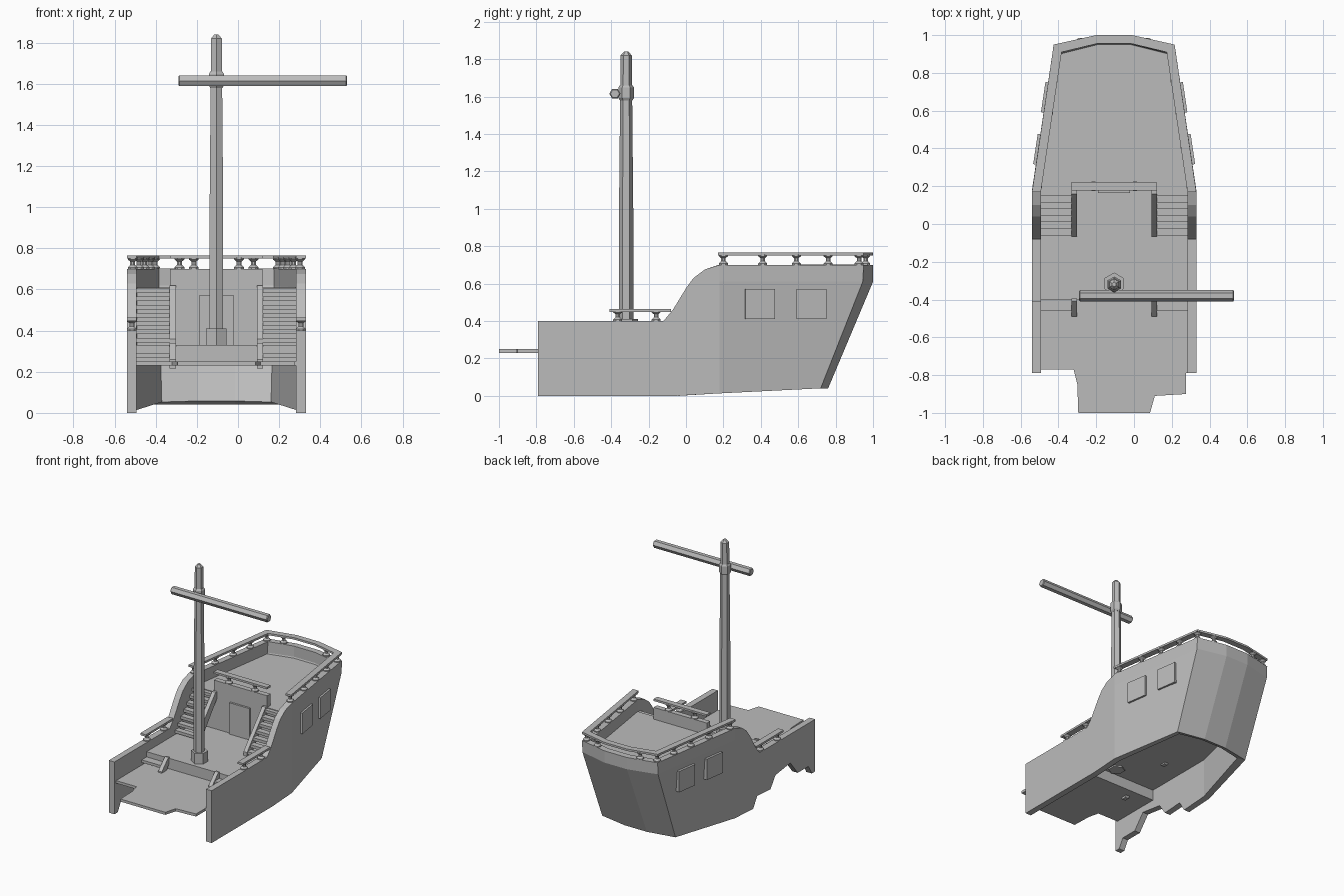
import bpy, bmesh, math
from mathutils import Matrix, Vector

if "Cube" in bpy.data.objects:
    bpy.data.objects.remove(bpy.data.objects["Cube"], do_unlink=True)

CX = -0.105  # centreline of the hull
SIDES = ((1, "left"), (-1, "right"))

mat = bpy.data.materials.new("plain_grey")
mat.use_nodes = True
GREY = (0.5, 0.5, 0.5, 1)
mat.diffuse_color = GREY
mat.node_tree.nodes["Principled BSDF"].inputs["Base Color"].default_value = GREY


def add(name, bm, fix=True):
    if fix:
        bmesh.ops.recalc_face_normals(bm, faces=bm.faces)
    me = bpy.data.meshes.new(name)
    bm.to_mesh(me)
    bm.free()
    me.materials.append(mat)
    ob = bpy.data.objects.new(name, me)
    ob.location.x = CX
    bpy.context.collection.objects.link(ob)
    return ob


def prism(name, pts, a, b, axis="z"):
    """Extrude a flat outline from a to b along z (xy points) or x (yz points)."""
    bm = bmesh.new()
    place = (lambda p, h: (p[0], p[1], h)) if axis == "z" else (lambda p, h: (h, p[0], p[1]))
    lo = [bm.verts.new(place(p, a)) for p in pts]
    hi = [bm.verts.new(place(p, b)) for p in pts]
    bm.faces.new(lo)
    bm.faces.new(hi)
    for i in range(len(pts)):
        j = (i + 1) % len(pts)
        bm.faces.new((lo[i], lo[j], hi[j], hi[i]))
    return add(name, bm)


def box(name, x0, x1, y0, y1, z0, z1):
    return prism(name, [(x0, y0), (x1, y0), (x1, y1), (x0, y1)], z0, z1)


def turned(name, profile, x, y, sides, spin=0.0, matrix=None):
    """Stack rings of (radius, height) into a capped faceted post."""
    bm = bmesh.new()
    rings = []
    for r, z in profile:
        angles = [spin + math.tau * k / sides for k in range(sides)]
        rings.append([bm.verts.new((r * math.cos(t), r * math.sin(t), z)) for t in angles])
    bm.faces.new(rings[0])
    bm.faces.new(rings[-1])
    for lo, hi in zip(rings, rings[1:]):
        for k in range(sides):
            j = (k + 1) % sides
            bm.faces.new((lo[k], lo[j], hi[j], hi[k]))
    if matrix:
        bm.transform(matrix)
    ob = add(name, bm)
    ob.location.x += x
    ob.location.y = y
    return ob


def mirrored(pts):
    return pts + [(-x, y) for x, y in reversed(pts)]


# Hull: fore walls plus a lofted, raked stern, thickened inward
seam = [(0.435, 0.18, 0.013), (0.435, 0.18, 0.61), (0.435, 0.18, 0.70)]
corner = [(0.31, 0.72, 0.04), (0.32, 0.945, 0.61), (0.32, 0.95, 0.70)]
stern = [(0.095, 0.76, 0.04), (0.095, 1.0, 0.61), (0.095, 1.0, 0.70)]
sweep = [(0.10, 0.675), (0.04, 0.63), (0.0, 0.575), (-0.07, 0.46), (-0.12, 0.40), (-0.79, 0.40)]
broken = [(-0.75, 0), (-0.71, 0.07), (-0.58, 0.07), (-0.49, 0.18), (-0.31, 0.155),
          (-0.25, 0.07), (-0.09, 0.08), (-0.04, 0)]
bm = bmesh.new()
flip = lambda col: [(-x, y, z) for x, y, z in col]
cols = [seam, corner, stern, flip(stern), flip(corner), flip(seam)]
cols = [[bm.verts.new(p) for p in col] for col in cols]
for a, b in zip(cols, cols[1:]):
    for k in range(2):
        bm.faces.new((a[k], b[k], b[k + 1], a[k + 1]))
for s, edge, low in ((1, cols[0], [(-0.05, 0)]), (-1, cols[-1], broken)):
    point = lambda p: bm.verts.new((s * 0.435, p[0], p[1]))
    loop = [point(p) for p in [(-0.79, 0)] + low] + edge + [point(p) for p in sweep]
    bm.faces.new(loop if s > 0 else loop[::-1])
hull = add("hull", bm, fix=False)
solid = hull.modifiers.new("planking", "SOLIDIFY")
solid.thickness = 0.047
solid.offset = -1
solid.use_even_offset = True

# Decks
prism("lower_deck", [(-0.39, -0.40), (-0.39, -0.77), (-0.215, -0.77), (-0.195, -0.85),
                     (-0.19, -1.0), (0.19, -1.0), (0.215, -0.91), (0.38, -0.90),
                     (0.38, -0.79), (0.39, -0.79), (0.39, -0.40)], 0.23, 0.25)
prism("main_deck", mirrored([(0.40, -0.40), (0.40, 0.18), (0.29, 0.77), (0.09, 0.83)]), 0.31, 0.33)
box("deck_riser", -0.39, 0.39, -0.40, -0.38, 0.23, 0.33)
prism("quarter_deck", mirrored([(0.40, 0.18), (0.295, 0.905), (0.09, 0.955)]), 0.59, 0.61)

# Cabin front
box("cabin_bulkhead", -0.39, 0.39, 0.18, 0.20, 0.32, 0.60)
box("cabin_door", -0.085, 0.085, 0.165, 0.185, 0.33, 0.57)
box("cabin_parapet", -0.225, 0.225, 0.18, 0.22, 0.60, 0.70)

# Stairs on both sides
stringer = [(-0.065, 0.30), (-0.065, 0.36), (0.16, 0.62), (0.18, 0.62), (0.18, 0.57), (-0.03, 0.30)]
bracket = [(-0.49, 0.215), (-0.49, 0.26), (-0.41, 0.34), (-0.395, 0.34), (-0.395, 0.30), (-0.455, 0.215)]
for s, side in SIDES:
    inner, outer = s * 0.21, s * 0.39
    for i in range(7):
        y, z = -0.06 + 0.035 * i, 0.365 + 0.04 * i
        box(f"{side}_stair_tread_{i + 1}", inner, outer, y, y + 0.045, z - 0.022, z)
    box(f"{side}_lower_tread", inner, outer, -0.46, -0.40, 0.27, 0.29)
    prism(f"{side}_stair_stringer", stringer, s * 0.197, s * 0.227, "x")
    prism(f"{side}_lower_stringer", bracket, s * 0.197, s * 0.227, "x")

# Windows: plates lying along the tapered sides
along = Vector((-0.115, 0.77)).normalized()
for s, side in SIDES:
    for i, (y0, y1) in enumerate(((0.315, 0.475), (0.59, 0.75))):
        pts = []
        for y, out in ((y0, -0.02), (y1, -0.02), (y1, 0.014), (y0, 0.014)):
            x = 0.435 - 0.115 * (y - 0.18) / 0.77
            pts.append((s * (x + along.y * out), y - along.x * out))
        prism(f"{side}_window_{i + 1}", pts, 0.41, 0.57)

# Railings with turned balusters
def baluster(name, x, y, z):
    shape = [(0.026, 0), (0.026, 0.008), (0.013, 0.02), (0.013, 0.036), (0.026, 0.046), (0.026, 0.055)]
    turned(name, [(r, z + h) for r, h in shape], x, y, 8, math.pi / 8)


outer = mirrored([(0.435, 0.17), (0.32, 0.95), (0.095, 1.0)])
inner = mirrored([(0.388, 0.17), (0.278, 0.91), (0.09, 0.955)])
prism("stern_rail", outer + inner[::-1], 0.75, 0.765)
box("cabin_rail", -0.225, 0.225, 0.178, 0.222, 0.75, 0.765)
for s, side in SIDES:
    for i, y in enumerate((0.20, 0.41, 0.59, 0.76, 0.925)):
        x = 0.41 - 0.115 * (y - 0.18) / 0.77
        baluster(f"{side}_rail_baluster_{i + 1}", s * x, y, 0.70)
    baluster(f"{side}_stern_baluster", s * 0.18, 0.96, 0.70)
    baluster(f"{side}_cabin_baluster", s * 0.11, 0.20, 0.70)
    box(f"{side}_side_rail", s * 0.388, s * 0.435, -0.41, -0.08, 0.448, 0.463)
    for i, y in enumerate((-0.365, -0.16)):
        baluster(f"{side}_side_baluster_{i + 1}", s * 0.411, y, 0.40)

# Mast and yard
UP = math.pi / 2
turned("mast_base", [(0.058, 0.30), (0.058, 0.41)], 0, -0.315, 6, UP)
turned("mast", [(0.038, 0.32), (0.038, 1.0), (0.03, 1.82), (0.012, 1.84)], 0, -0.32, 6, UP)
turned("mast_collar", [(0.034, 1.58), (0.042, 1.592), (0.042, 1.648), (0.034, 1.66)], 0, -0.32, 6, UP)
turned("yard", [(0.024, -0.185), (0.03, -0.18), (0.03, 0.63), (0.024, 0.635)], 0, -0.38, 6, UP,
       Matrix.Translation((0, 0, 1.615)) @ Matrix.Rotation(UP, 4, "Y"))
